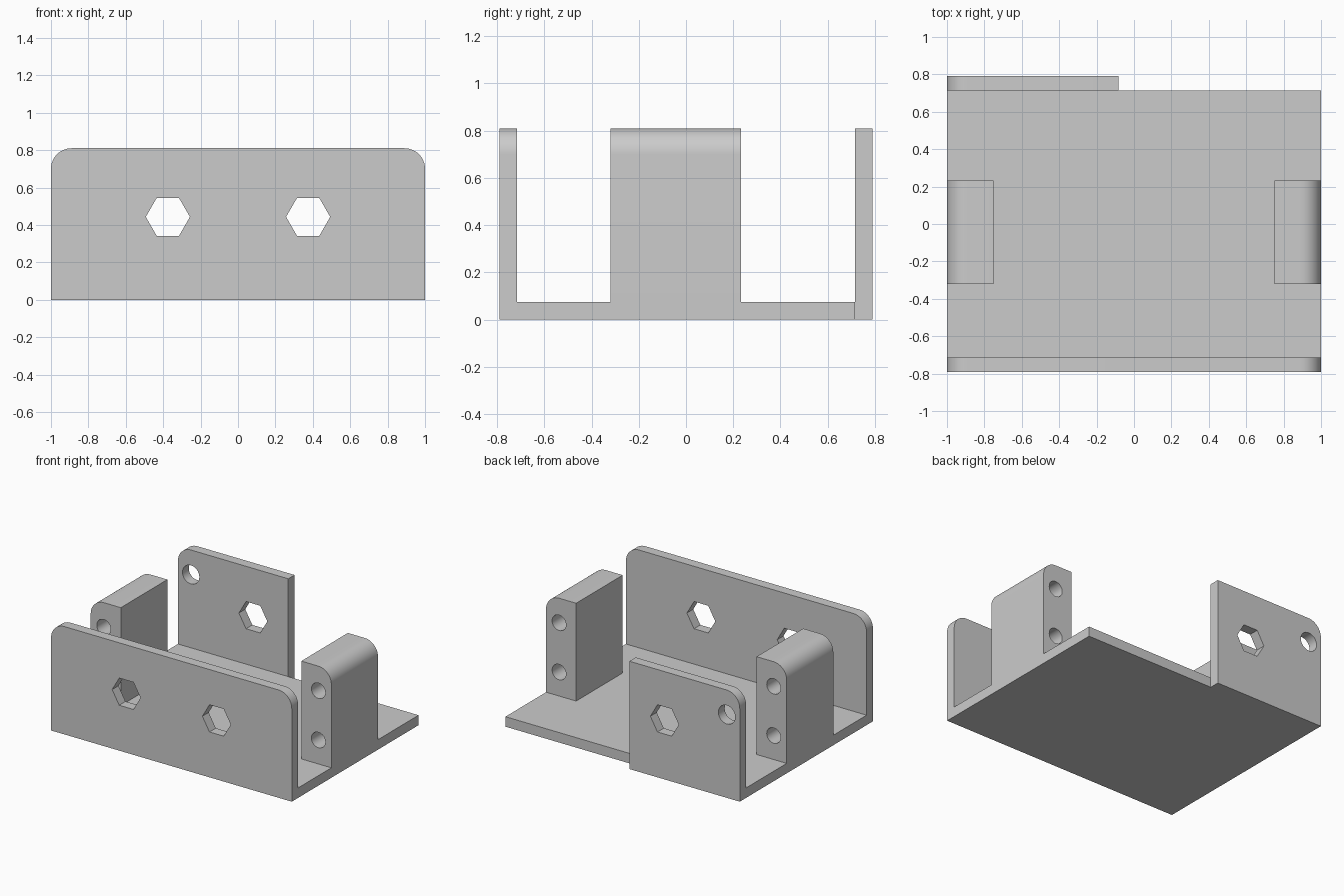
import bpy
import bmesh
from math import cos, sin, pi, radians

cube = bpy.data.objects.get("Cube")
if cube:
    bpy.data.objects.remove(cube)

grey = bpy.data.materials.new("plain grey")
grey.use_nodes = True
GREY = (0.6, 0.6, 0.6, 1)
grey.diffuse_color = GREY
grey.node_tree.nodes["Principled BSDF"].inputs["Base Color"].default_value = GREY

BASE, TOP, ROUND = 0.075, 0.81, 0.11
FRONT, BACK, WALL = -0.79, 0.79, 0.075
BOLT_X, BOLT_LOW, BOLT_HIGH = 0.892, 0.255, 0.625
HEX_X, HEX_Z, HEX_R = 0.375, 0.443, 0.118


def ring(x, z, r, sides):
    """Regular outline of a hole."""
    return [(x + r * cos(2 * pi * i / sides), z + r * sin(2 * pi * i / sides))
            for i in range(sides)]


def panel_outline(x0, x1, z0, z1, round_left, round_right, steps=12):
    """Upright rectangle whose top corners may be rounded."""
    pts = [(x0, z0), (x1, z0)]
    for x, on, side, start in ((x1, round_right, -1, 0), (x0, round_left, 1, pi / 2)):
        if not on:
            pts.append((x, z1))
            continue
        for i in range(steps + 1):
            a = start + pi / 2 * i / steps
            pts.append((x + side * ROUND + ROUND * cos(a), z1 - ROUND + ROUND * sin(a)))
    return pts


def extrude_profile(name, y0, y1, outline, holes=()):
    """Fill an x-z outline with holes and give it depth from y0 to y1."""
    curve = bpy.data.curves.new(name, "CURVE")
    curve.dimensions = "2D"
    curve.fill_mode = "BOTH"
    curve.extrude = (y1 - y0) / 2
    for pts in (outline, *holes):
        spline = curve.splines.new("POLY")
        spline.points.add(len(pts) - 1)
        for p, (x, z) in zip(spline.points, pts):
            p.co = (x, z, 0, 1)
        spline.use_cyclic_u = True
    obj = bpy.data.objects.new(name, curve)
    bpy.context.collection.objects.link(obj)
    obj.location.y = (y0 + y1) / 2
    obj.rotation_euler.x = radians(90)
    bpy.ops.object.select_all(action="DESELECT")
    obj.select_set(True)
    bpy.context.view_layer.objects.active = obj
    bpy.ops.object.convert(target="MESH")
    obj = bpy.context.object
    bm = bmesh.new()
    bm.from_mesh(obj.data)
    bmesh.ops.remove_doubles(bm, verts=bm.verts, dist=0.0001)
    bmesh.ops.dissolve_limit(bm, angle_limit=radians(0.5), verts=bm.verts, edges=bm.edges)
    bmesh.ops.recalc_face_normals(bm, faces=bm.faces)
    bm.to_mesh(obj.data)
    bm.free()
    obj.data.materials.clear()
    obj.data.materials.append(grey)
    bpy.ops.object.shade_smooth_by_angle(angle=radians(30))
    return obj


# Base plate between the front and back walls
extrude_profile("base_plate", FRONT + WALL, BACK - WALL,
                panel_outline(-1, 1, 0, BASE, False, False))

# Full-width front wall with two hexagonal holes
extrude_profile("front_wall", FRONT, FRONT + WALL,
                panel_outline(-1, 1, 0, TOP, True, True),
                [ring(s * HEX_X, HEX_Z, HEX_R, 6) for s in (-1, 1)])

# Short back wall with a hexagonal hole and a round access hole
extrude_profile("back_wall", BACK - WALL, BACK,
                panel_outline(-1, -0.083, 0, TOP, True, False),
                [ring(-HEX_X, HEX_Z, HEX_R, 6), ring(-BOLT_X, BOLT_HIGH, 0.07, 32)])

# Side posts, rounded on the outer top edge, with two bolt holes each
for name, s in (("right_post", -1), ("left_post", 1)):
    x0, x1 = sorted((s * 0.75, s))
    extrude_profile(name, -0.32, 0.233,
                    panel_outline(x0, x1, BASE, TOP, s < 0, s > 0),
                    [ring(s * BOLT_X, z, 0.058, 32) for z in (BOLT_LOW, BOLT_HIGH)])
